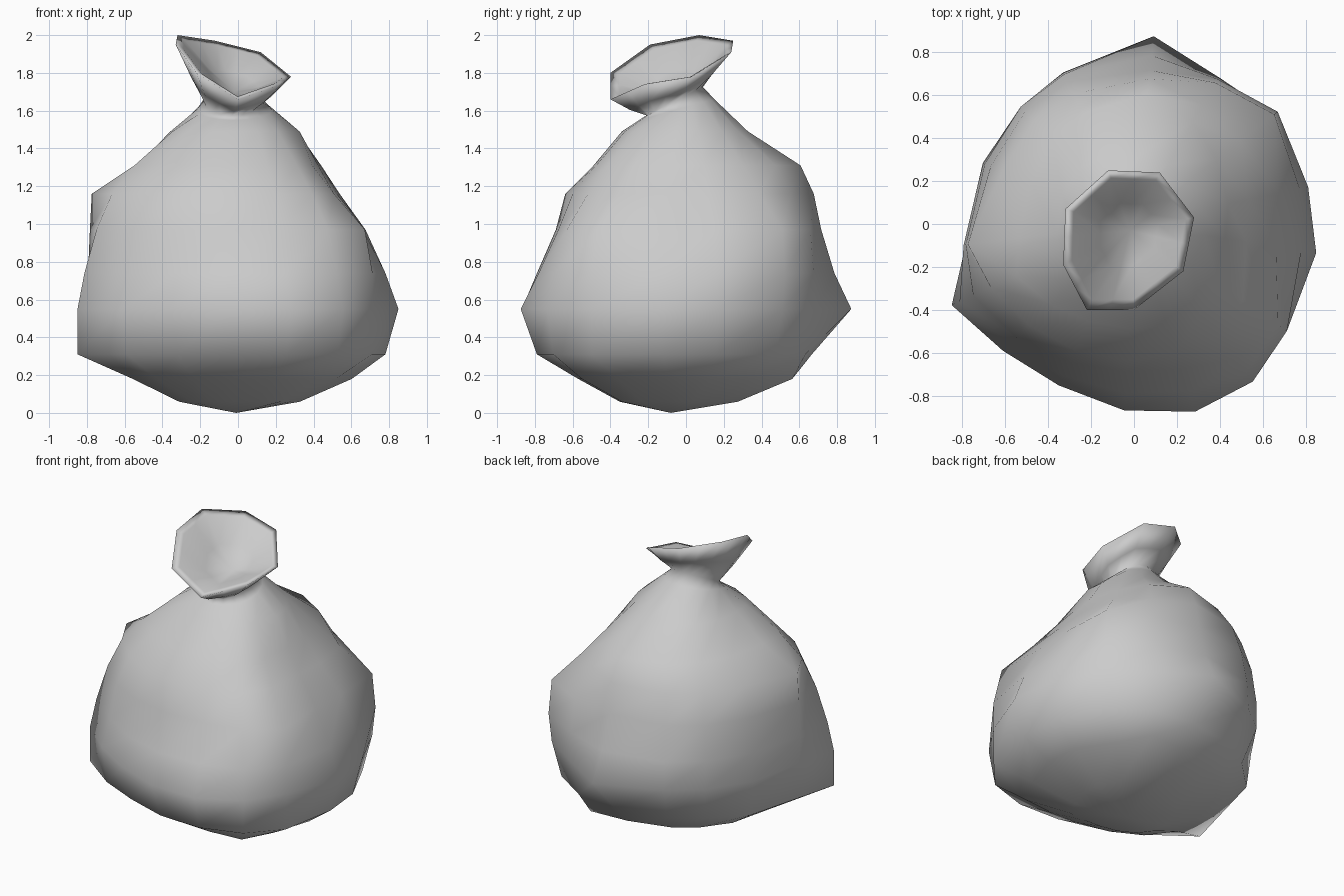
import bpy, bmesh, math
from mathutils import Vector

cube = bpy.data.objects.get("Cube")
if cube:
    bpy.data.objects.remove(cube, do_unlink=True)

COLS = 16

# Flat grey cloth
cloth = bpy.data.materials.new("grey_cloth")
cloth.use_nodes = True
grey = (0.6, 0.6, 0.6, 1)
cloth.diffuse_color = grey
bsdf = next(n for n in cloth.node_tree.nodes if n.type == 'BSDF_PRINCIPLED')
bsdf.inputs["Base Color"].default_value = grey
bsdf.inputs["Roughness"].default_value = 0.8

# Directions of the folds, in degrees counter-clockwise from +x
folds = [-9, 12, 38, 60, 84, 115, 134, 158, 187, 204, 224, 245, 267, 288, 307, 325]
# Lumpy body: height of each cross-section and its reach per fold, in hundredths
body = {
    18: (61, 60, 56, 65, 55, 52, 52, 53, 56, 61, 60, 57, 56, 60, 69, 63),
    31: (79, 77, 77, 73, 67, 67, 67, 73, 78, 93, 82, 76, 78, 83, 88, 87),
    55: (86, 83, 83, 79, 88, 78, 76, 76, 79, 93, 85, 83, 87, 92, 92, 87),
    74: (79, 79, 85, 78, 79, 77, 76, 75, 80, 89, 80, 78, 79, 82, 87, 87),
    97: (67, 69, 83, 76, 72, 73, 73, 72, 79, 82, 76, 71, 69, 71, 79, 82),
    116: (53, 55, 63, 64, 68, 67, 67, 66, 78, 73, 68, 65, 64, 63, 65, 62),
    131: (43, 45, 49, 55, 61, 57, 54, 52, 54, 60, 54, 50, 49, 50, 52, 48),
    149: (33, 32, 31, 32, 33, 34, 36, 36, 36, 38, 37, 35, 34, 34, 35, 33),
}
# Open mouth, eight corners counter-clockwise from +x
mouth = [Vector(p) for p in (
    (.28, .03, 1.78), (.12, .24, 1.91), (-.12, .25, 1.97), (-.32, .07, 2),
    (-.33, -.19, 1.95), (-.22, -.4, 1.8), (0, -.4, 1.66), (.23, -.22, 1.74))]


def body_ring(height, reaches):
    return [Vector((r * math.cos(math.radians(a)), r * math.sin(math.radians(a)), height)) / 100
            for a, r in zip(folds, reaches)]


def round_ring(centre, radius, tilt):
    """Circle that rises towards the back by the given slope."""
    points = []
    for c in range(COLS):
        angle = math.tau * c / COLS
        across, along = radius * math.cos(angle), radius * math.sin(angle)
        points.append(Vector(centre) + Vector((across, along, tilt * along)))
    return points


def mouth_ring():
    points = []
    for i, p in enumerate(mouth):
        points += [p, (p + mouth[(i + 1) % len(mouth)]) / 2]
    return points


# Rings from the base, over the lip and down into the mouth
base = Vector((-.01, -.08, 0))
throat = Vector((-.02, -.03, 1.70))
rim = mouth_ring()
neck = round_ring((-.03, -.06, 1.65), .15, .5)
drop = Vector((0, 0, -.01))
rings = [body_ring(z, reaches) for z, reaches in body.items()]
rings.insert(0, [p.lerp(base, .45) + 4 * drop for p in rings[0]])
rings.append(round_ring((-.02, -.05, 1.605), .2, .28))
rings.append(neck)
rings.append([n.lerp(p, .45) + drop for n, p in zip(neck, rim)])
rings.append(rim)
rings.append([p.lerp(throat, .13) - drop for p in rim])
rings.append([p.lerp(throat, .55) + drop for p in rim])

bm = bmesh.new()
loops = [[bm.verts.new(p) for p in ring] for ring in rings]
bottom = bm.verts.new(base)
inside = bm.verts.new(throat)
for c in range(COLS):
    d = (c + 1) % COLS
    for low, high in zip(loops, loops[1:]):
        bm.faces.new((low[c], low[d], high[d], high[c]))
    bm.faces.new((bottom, loops[0][d], loops[0][c]))
    bm.faces.new((loops[-1][c], loops[-1][d], inside))
bmesh.ops.recalc_face_normals(bm, faces=bm.faces)
for face in bm.faces:
    face.smooth = True

mesh = bpy.data.meshes.new("tied_sack")
bm.to_mesh(mesh)
bm.free()
mesh.materials.append(cloth)
sack = bpy.data.objects.new("tied_sack", mesh)
bpy.context.collection.objects.link(sack)
